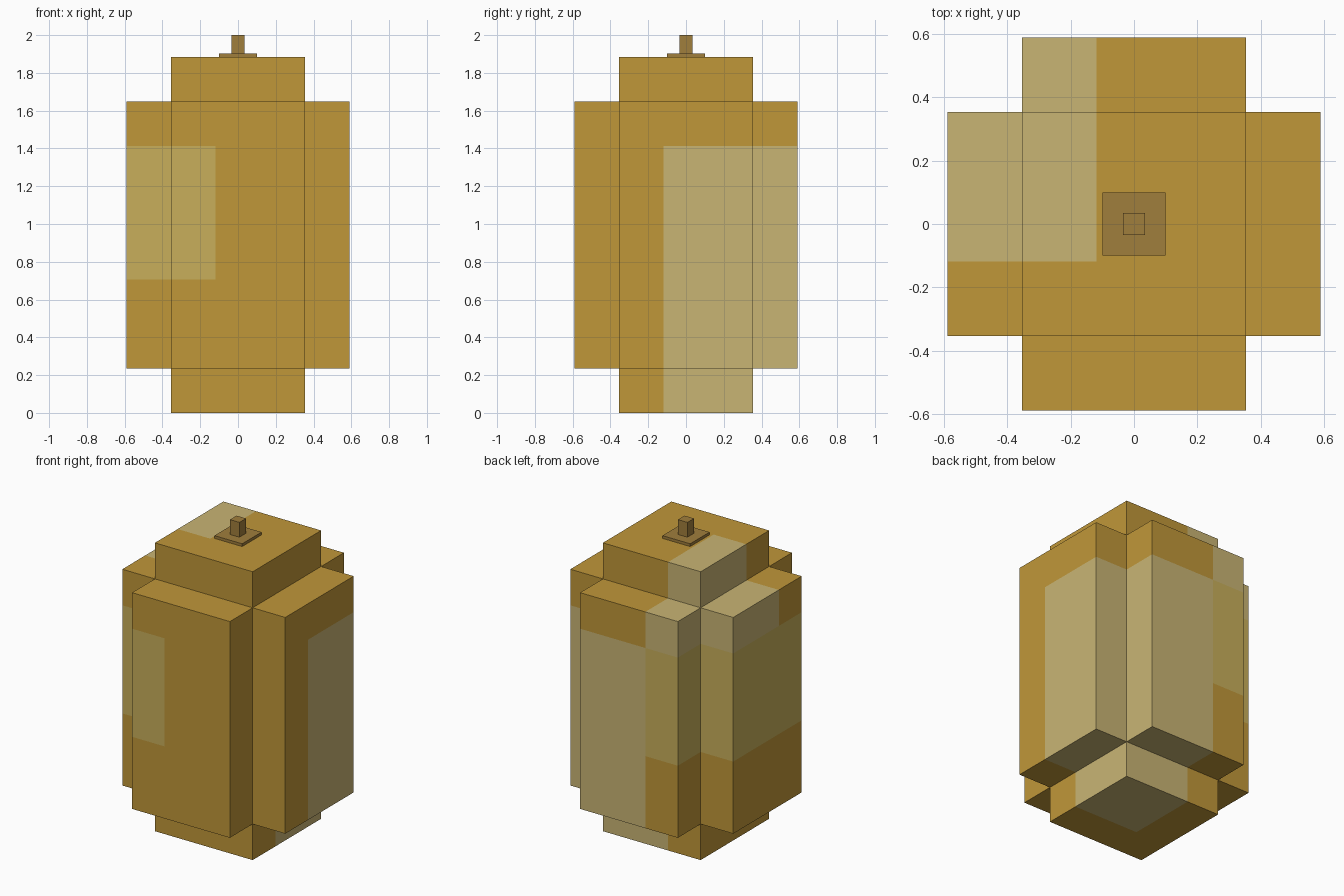
import bpy, bmesh, math
from mathutils import Vector

if "Cube" in bpy.data.objects:
    bpy.data.objects.remove(bpy.data.objects["Cube"])

U = 0.1178  # body grid step; the body is 10 x 10 x 16 steps


def material(name, rgb):
    m = bpy.data.materials.new(name)
    lin = [((c / 255 + 0.055) / 1.055) ** 2.4 for c in rgb]
    m.diffuse_color = (*lin, 1)
    m.use_nodes = True
    m.node_tree.nodes["Principled BSDF"].inputs["Base Color"].default_value = m.diffuse_color
    return m


GOLD = material("gold", (192, 151, 57))
PALE = material("pale_gold", (201, 181, 116))
YELLOW = material("light_yellow_gold", (200, 175, 91))
BROWN = material("cap_brown", (160, 126, 60))


def filled(c):
    """Stepped body: at most one axis may reach outside the central core."""
    x, y, z = c
    if abs(x) > 5 or abs(y) > 5 or not 0 < z < 16:
        return False
    return (abs(x) > 3) + (abs(y) > 3) + (not 2 < z < 14) <= 1


def patch(c):
    """Colour slot by position: 0 gold, 1 pale, 2 light yellow."""
    x, y, z = c
    if x < -1 and 6 < z < 12:
        return 2
    if y > -1 and ((x < -1 and z > 12) or (x > -1 and z < 12)):
        return 1
    return 0


# Body: outer skin of the stepped block, cut along patch borders
CUTS = [(-5, -3, -1, 3, 5), (-5, -3, -1, 3, 5), (0, 2, 6, 12, 14, 16)]
spans = [list(zip(c, c[1:])) for c in CUTS]
bm = bmesh.new()
for sx in spans[0]:
    for sy in spans[1]:
        for sz in spans[2]:
            cell = (sx, sy, sz)
            mid = Vector([(a + b) / 2 for a, b in cell])
            if not filled(mid):
                continue
            for axis in range(3):
                for side in (0, 1):
                    beyond = mid.copy()
                    beyond[axis] = cell[axis][side] + (0.1 if side else -0.1)
                    if filled(beyond):
                        continue
                    u, v = (axis + 1) % 3, (axis + 2) % 3
                    verts = []
                    for i, j in ((0, 0), (1, 0), (1, 1), (0, 1)):
                        p = Vector()
                        p[axis] = cell[axis][side]
                        p[u], p[v] = cell[u][i], cell[v][j]
                        verts.append(bm.verts.new(p * U))
                    if not side:
                        verts.reverse()
                    bm.faces.new(verts).material_index = patch(mid)
bmesh.ops.remove_doubles(bm, verts=bm.verts[:], dist=1e-4)
mesh = bpy.data.meshes.new("body")
bm.to_mesh(mesh)
bm.free()
for m in (GOLD, PALE, YELLOW):
    mesh.materials.append(m)
bpy.context.collection.objects.link(bpy.data.objects.new("body", mesh))


def box(name, half, z0, z1, mat):
    bpy.ops.mesh.primitive_cube_add(size=1, location=(0, 0, (z0 + z1) / 2))
    ob = bpy.context.object
    ob.name = name
    ob.scale = (2 * half, 2 * half, z1 - z0)
    ob.data.materials.append(mat)


# Cap plate and stem on top
box("cap_plate", 0.1, 16 * U, 1.903, BROWN)
box("cap_stem", 0.034, 1.903, 2.0, BROWN)
